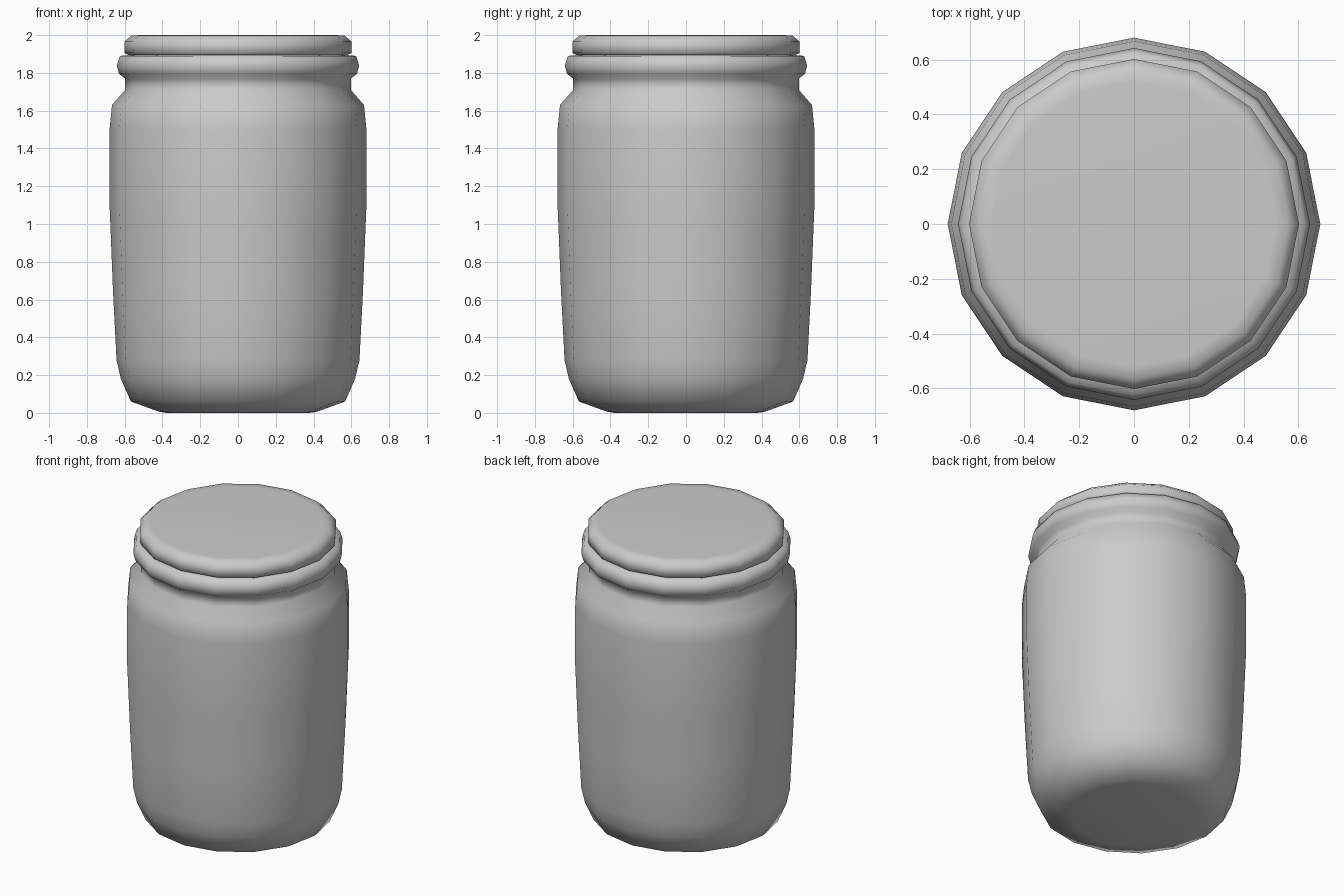
import bpy, bmesh, math

if "Cube" in bpy.data.objects:
    bpy.data.objects.remove(bpy.data.objects["Cube"])

SIDES = 16


def lathe(name, profile):
    """Spin an (r, z) profile round z; both ends are closed with flat caps."""
    bm = bmesh.new()
    rings = []
    for r, z in profile:
        rings.append([bm.verts.new((r * math.cos(2 * math.pi * i / SIDES),
                                    r * math.sin(2 * math.pi * i / SIDES), z))
                      for i in range(SIDES)])
    for low, high in zip(rings, rings[1:]):
        for i in range(SIDES):
            j = (i + 1) % SIDES
            bm.faces.new((low[i], low[j], high[j], high[i]))
    bm.faces.new(rings[0][::-1])
    bm.faces.new(rings[-1])
    for f in bm.faces:
        f.smooth = True
    mesh = bpy.data.meshes.new(name)
    bm.to_mesh(mesh)
    bm.free()
    obj = bpy.data.objects.new(name, mesh)
    bpy.context.collection.objects.link(obj)
    return obj


# Jar body with rounded base, shoulder, neck and collar bead
lathe("jar_body", [
    (0.38, 0.0), (0.42, 0.007), (0.567, 0.06), (0.62, 0.18), (0.643, 0.28),
    (0.662, 0.65), (0.675, 0.98), (0.68, 1.1), (0.68, 1.5), (0.667, 1.63),
    (0.597, 1.71), (0.597, 1.77), (0.63, 1.795), (0.642, 1.84),
    (0.625, 1.89), (0.57, 1.895),
])

# Lid disc with bevelled rim
lathe("lid", [
    (0.57, 1.89), (0.60, 1.905), (0.602, 1.965), (0.565, 1.997), (0.52, 2.0),
])
